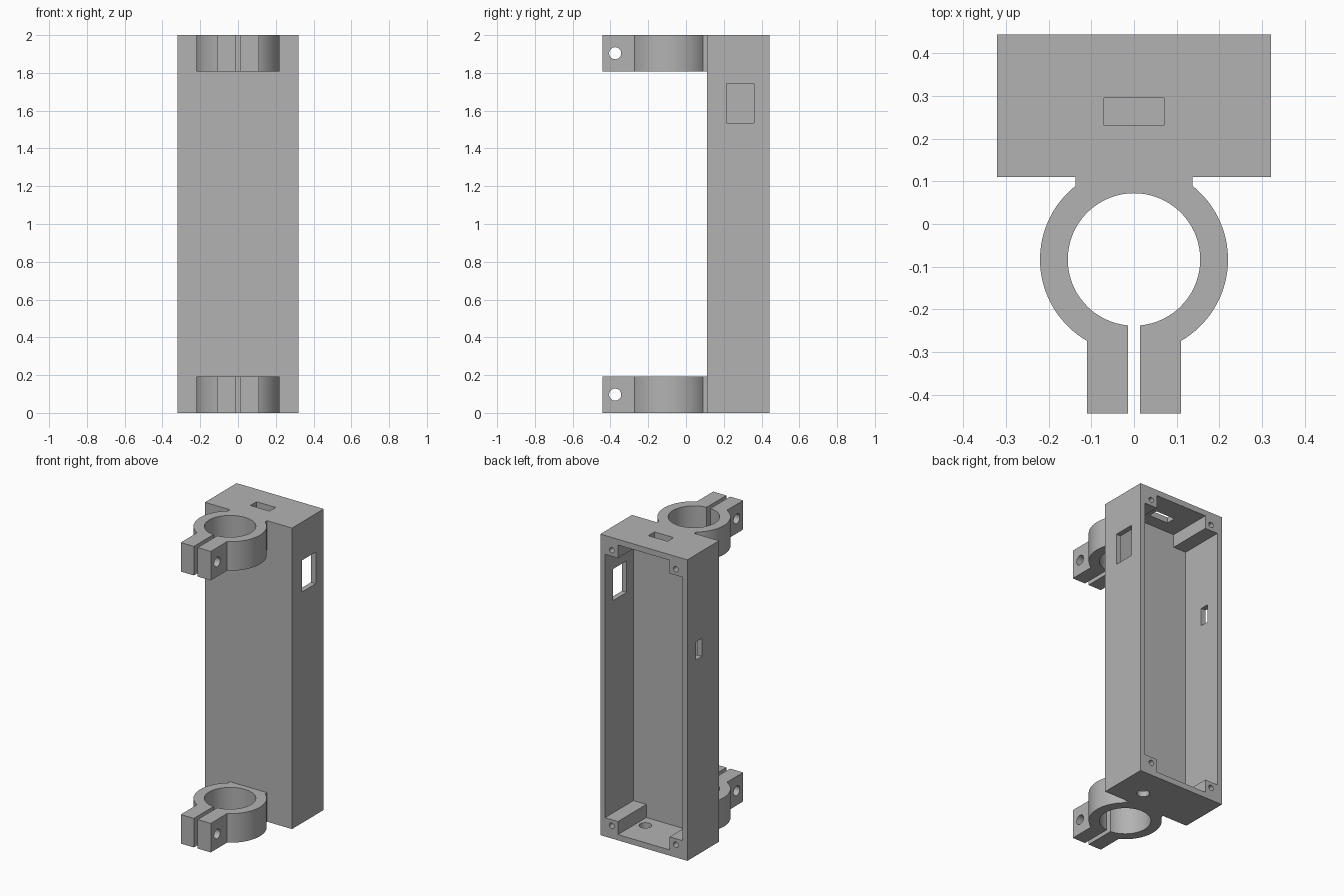
import bpy, bmesh, math
from mathutils import Matrix, Vector

if "Cube" in bpy.data.objects:
    bpy.data.objects.remove(bpy.data.objects["Cube"])

grey = bpy.data.materials.new("plain_grey")
grey.diffuse_color = (0.45, 0.45, 0.45, 1)
grey.use_nodes = True
grey.node_tree.nodes["Principled BSDF"].inputs["Base Color"].default_value = grey.diffuse_color


def finish(bm, name):
    bmesh.ops.recalc_face_normals(bm, faces=bm.faces)
    mesh = bpy.data.meshes.new(name)
    bm.to_mesh(mesh)
    bm.free()
    obj = bpy.data.objects.new(name, mesh)
    bpy.context.collection.objects.link(obj)
    mesh.materials.append(grey)
    return obj


def block(name, x, y, z):
    """Box from three (low, high) ranges."""
    bm = bmesh.new()
    bmesh.ops.create_cube(bm, size=1)
    for v in bm.verts:
        v.co = Vector(r[0] if c < 0 else r[1] for c, r in zip(v.co, (x, y, z)))
    return finish(bm, name)


def rod(name, centre, radius, length, axis):
    """Cylinder along the X, Y or Z axis."""
    bm = bmesh.new()
    bmesh.ops.create_cone(bm, cap_ends=True, segments=32, radius1=radius,
                          radius2=radius, depth=length)
    turn = {"X": Matrix.Rotation(math.pi / 2, 4, "Y"),
            "Y": Matrix.Rotation(math.pi / 2, 4, "X"), "Z": Matrix()}[axis]
    bm.transform(Matrix.Translation(centre) @ turn)
    return finish(bm, name)


def prism(name, points, offset):
    """Extrude a closed outline of 3D points."""
    bm = bmesh.new()
    face = bm.faces.new([bm.verts.new(p) for p in points])
    new = bmesh.ops.extrude_face_region(bm, geom=[face])["geom"]
    bmesh.ops.translate(bm, vec=offset,
                        verts=[g for g in new if isinstance(g, bmesh.types.BMVert)])
    return finish(bm, name)


def cut(obj, cutter):
    mod = obj.modifiers.new("cut", "BOOLEAN")
    mod.operation, mod.solver, mod.object = "DIFFERENCE", "EXACT", cutter
    bpy.context.view_layer.objects.active = obj
    bpy.ops.object.modifier_apply(modifier=mod.name)
    bpy.data.objects.remove(cutter)


def smooth(obj):
    bpy.ops.object.select_all(action="DESELECT")
    obj.select_set(True)
    bpy.context.view_layer.objects.active = obj
    bpy.ops.object.shade_smooth_by_angle(angle=math.radians(30))


# Housing: open at the back, with a full-depth screw post in each corner
housing = block("housing", (-0.32, 0.32), (0.11, 0.443), (0, 2))
X, Z, PX, PZ = 0.285, 0.962, 0.19, 0.875    # cavity and post half-sizes
quarter = [(X, PZ), (PX, PZ), (PX, Z)]
outline = []
for sx, sz in ((1, 1), (-1, 1), (-1, -1), (1, -1)):
    corner = quarter if sx * sz > 0 else quarter[::-1]
    outline += [(sx * x, 0.145, 1 + sz * z) for x, z in corner]
cut(housing, prism("cavity", outline, (0, 0.4, 0)))

# Screw holes in the posts
for sx in (-1, 1):
    for z in (0.085, 1.915):
        cut(housing, rod("screw_hole", (sx * 0.235, 0.4, z), 0.018, 0.3, "Y"))

# Openings: right window, left slot, top slot, round floor hole
cut(housing, block("window", (0.25, 0.4), (0.215, 0.36), (1.535, 1.745)))
cut(housing, block("side_slot", (-0.4, -0.25), (0.29, 0.35), (1.30, 1.42)))
cut(housing, block("top_slot", (-0.07, 0.07), (0.23, 0.295), (1.9, 2.1)))
cut(housing, rod("floor_hole", (0.13, 0.24, 0), 0.038, 0.2, "Z"))
smooth(housing)

# Split ring clamps with two bolt ears each
CY, RO, RI, GAP, EAR, NECK = -0.083, 0.22, 0.155, 0.014, 0.11, 0.137


def arc(radius, a, b, n=32):
    return [(radius * math.cos(a + (b - a) * i / n),
             CY + radius * math.sin(a + (b - a) * i / n)) for i in range(n + 1)]


outer = arc(RO, -math.acos(EAR / RO), math.acos(NECK / RO))
right = [(GAP, -0.443), (EAR, -0.443)] + outer + [(NECK, 0.11)]
left = [(-x, y) for x, y in reversed(right)]
start = math.acos(GAP / RI)
inner = arc(RI, math.pi + start, -start, 64)
for name, z in (("lower_clamp", 0), ("upper_clamp", 1.807)):
    clamp = prism(name, [(x, y, z) for x, y in right + left + inner], (0, 0, 0.193))
    cut(clamp, rod("bolt_hole", (0, -0.375, z + 0.097), 0.032, 0.5, "X"))
    smooth(clamp)
